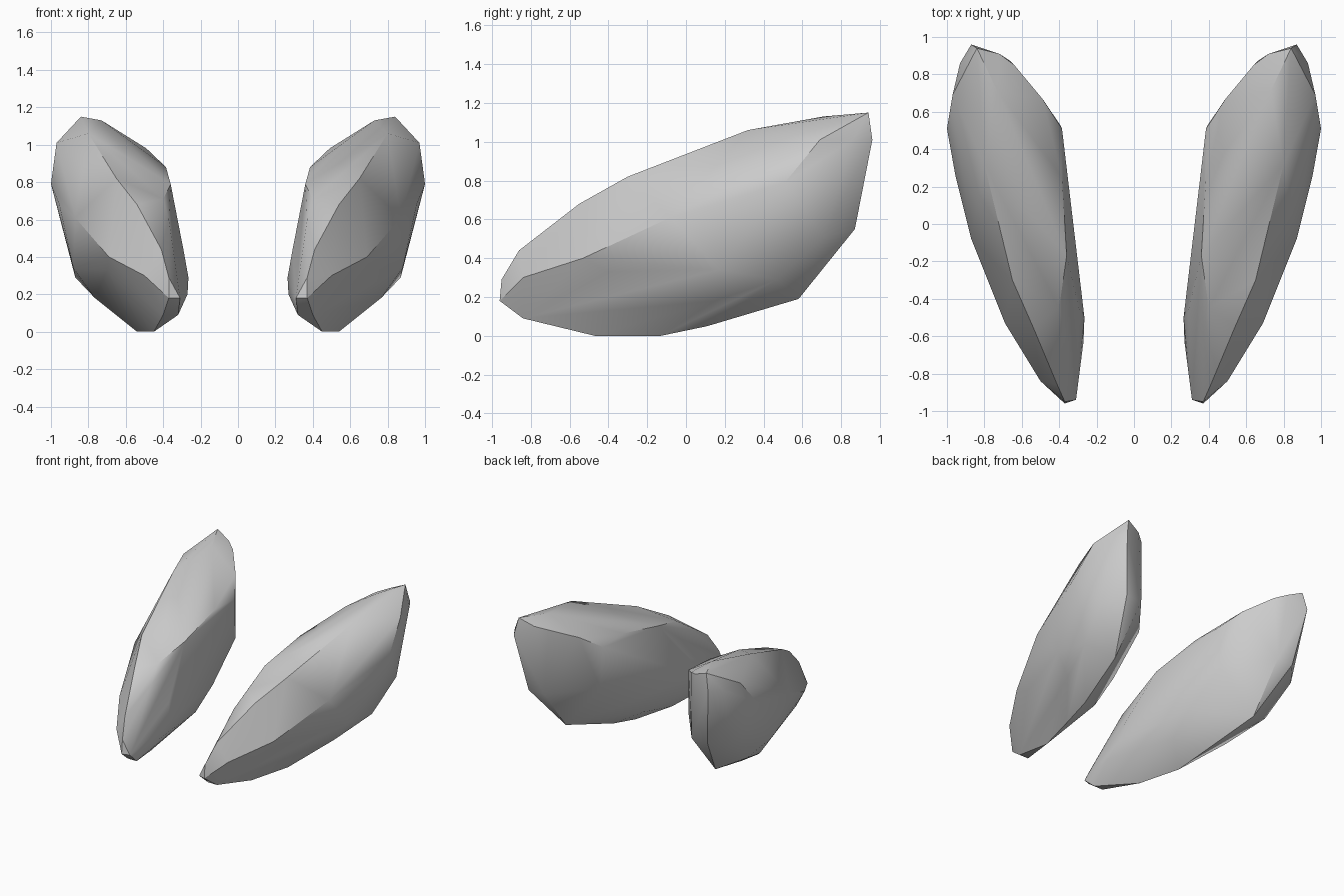
import bpy, bmesh, math

if "Cube" in bpy.data.objects:
    bpy.data.objects.remove(bpy.data.objects["Cube"])

# Ridge lines of the right-hand pod, each running from the nose to the tail
crown = [(.37, -.95, .29), (.41, -.86, .44), (.54, -.55, .68), (.65, -.30, .82),
         (.80, .32, 1.06), (.73, .71, 1.13), (.84, .94, 1.15)]
outer = [(.37, -.96, .18), (.50, -.84, .30), (.69, -.53, .40), (.87, -.08, .61),
         (.955, .26, .68), (1.0, .51, .79), (.97, .69, 1.01), (.93, .86, 1.01), (.87, .96, 1.01)]
outer_low = [(.40, -.84, .09), (.70, -.40, .33), (.74, -.20, .30), (.765, .15, .18),
             (.88, .17, .34), (.87, .47, .29), (.92, .71, .51), (.80, .87, .55)]
keel = [(.32, -.84, .09), (.45, -.47, 0), (.54, -.13, 0), (.57, .11, .05), (.67, .58, .19)]
inner_low = [(.31, -.94, .18), (.27, -.63, .20), (.265, -.50, .29), (.38, 0, .15),
             (.365, .20, .30), (.395, .53, .54), (.66, .87, .55)]
inner_high = [(.37, -.58, .60), (.29, -.47, .43), (.40, -.45, .71), (.36, -.17, .79),
              (.385, .25, .88), (.385, .51, .87), (.49, .67, .98), (.64, .85, 1.07),
              (.72, .91, 1.10)]


def pod(name, side):
    """Stretch a faceted convex skin over the ridge lines."""
    bm = bmesh.new()
    for ridge in (crown, outer, outer_low, keel, inner_low, inner_high):
        for x, y, z in ridge:
            bm.verts.new((side * x, y, z))
    bmesh.ops.convex_hull(bm, input=bm.verts[:])
    loose = [v for v in bm.verts if not v.link_faces]
    bmesh.ops.delete(bm, geom=loose, context='VERTS')
    bmesh.ops.dissolve_limit(bm, angle_limit=math.radians(2),
                             verts=bm.verts[:], edges=bm.edges[:])
    bmesh.ops.recalc_face_normals(bm, faces=bm.faces[:])
    mesh = bpy.data.meshes.new(name)
    bm.to_mesh(mesh)
    bm.free()
    ob = bpy.data.objects.new(name, mesh)
    bpy.context.collection.objects.link(ob)
    bpy.ops.object.select_all(action='DESELECT')
    ob.select_set(True)
    bpy.context.view_layer.objects.active = ob
    bpy.ops.object.shade_smooth_by_angle(angle=math.radians(30))


# Mirrored pair
pod("right_pod", 1)
pod("left_pod", -1)
